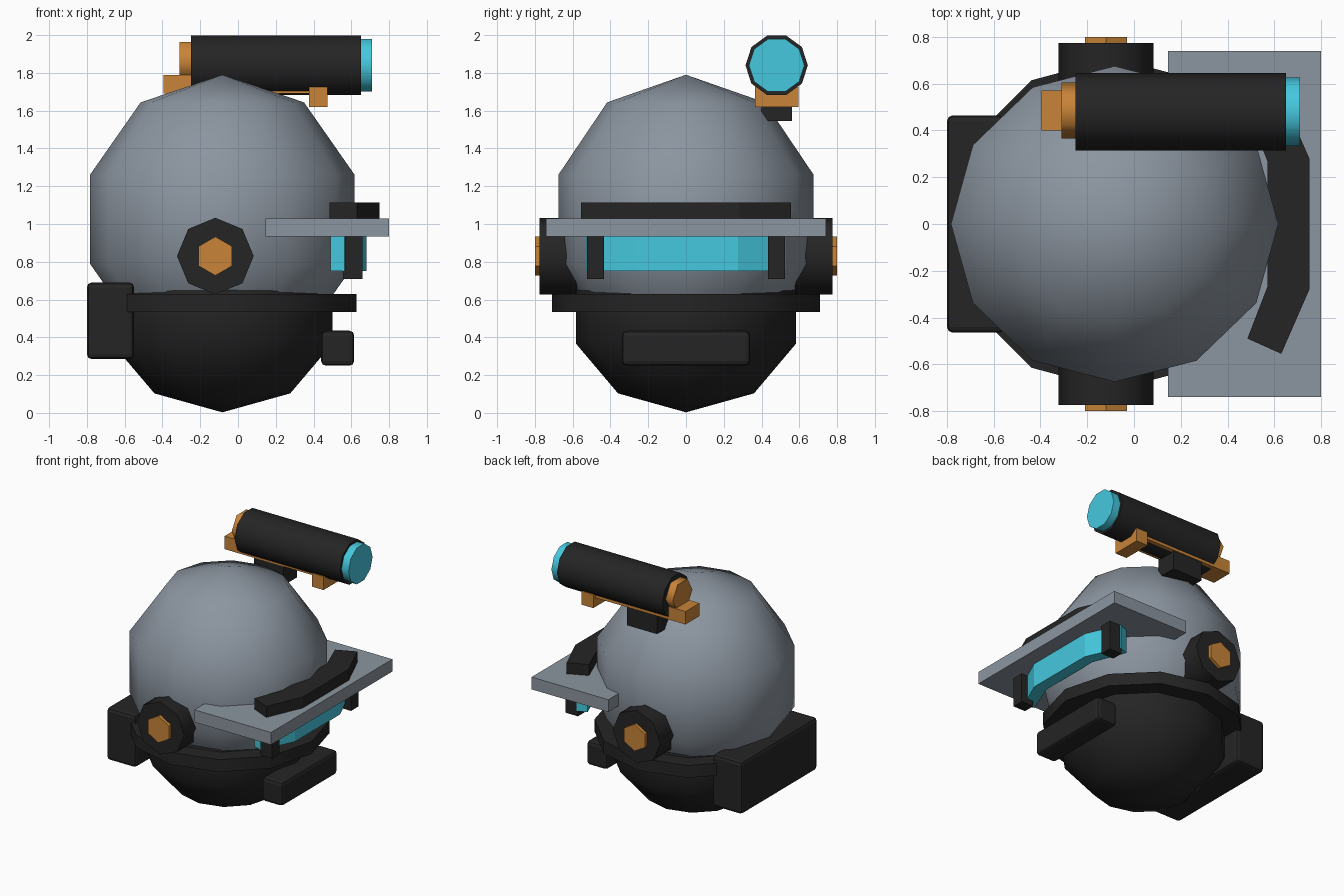
import bpy, bmesh, math
from mathutils import Vector

cube = bpy.data.objects.get("Cube")
if cube:
    bpy.data.objects.remove(cube, do_unlink=True)


def material(name, rgb):
    m = bpy.data.materials.new(name)
    m.use_nodes = True
    m.diffuse_color = (*rgb, 1)
    m.node_tree.nodes["Principled BSDF"].inputs["Base Color"].default_value = (*rgb, 1)
    return m


GREY = material("steel grey", (0.26, 0.30, 0.35))
BLACK = material("matte black", (0.018, 0.018, 0.018))
CYAN = material("cyan glass", (0.06, 0.58, 0.73))
ORANGE = material("copper orange", (0.58, 0.23, 0.04))


def finish(name, bm, mat, smooth=0):
    """Turn a bmesh into an object; smooth is the sharp-edge angle in degrees."""
    bmesh.ops.recalc_face_normals(bm, faces=bm.faces)
    mesh = bpy.data.meshes.new(name)
    bm.to_mesh(mesh)
    bm.free()
    mesh.materials.append(mat)
    ob = bpy.data.objects.new(name, mesh)
    bpy.context.collection.objects.link(ob)
    if smooth:
        bpy.ops.object.select_all(action='DESELECT')
        ob.select_set(True)
        bpy.context.view_layer.objects.active = ob
        bpy.ops.object.shade_smooth_by_angle(angle=math.radians(smooth))
    return ob


def box(name, lo, hi, mat, bevel=0):
    bm = bmesh.new()
    bmesh.ops.create_cube(bm, size=1)
    lo, hi = Vector(lo), Vector(hi)
    bmesh.ops.scale(bm, vec=hi - lo, verts=bm.verts)
    bmesh.ops.translate(bm, vec=(lo + hi) / 2, verts=bm.verts)
    ob = finish(name, bm, mat)
    if bevel:
        mod = ob.modifiers.new("soft edges", 'BEVEL')
        mod.width, mod.segments = bevel, 2
    return ob


def prism(name, outline, axis, lo, hi, mat, smooth=0):
    """Extrude a 2D outline along an axis (0=x, 1=y, 2=z)."""
    bm = bmesh.new()

    def place(p, d):
        co = list(p)
        co.insert(axis, d)
        return bm.verts.new(co)

    face = bm.faces.new([place(p, lo) for p in outline])
    ext = bmesh.ops.extrude_face_region(bm, geom=[face])["geom"]
    move = Vector((0, 0, 0))
    move[axis] = hi - lo
    bmesh.ops.translate(bm, vec=move, verts=[g for g in ext if isinstance(g, bmesh.types.BMVert)])
    return finish(name, bm, mat, smooth)


def polygon(cx, cy, r, n, start=0.0):
    return [(cx + r * math.cos(start + math.tau * i / n),
             cy + r * math.sin(start + math.tau * i / n)) for i in range(n)]


def globe(name, centre, radii, mat):
    bm = bmesh.new()
    bmesh.ops.create_uvsphere(bm, u_segments=12, v_segments=5, radius=1)
    bmesh.ops.scale(bm, vec=radii, verts=bm.verts)
    bmesh.ops.translate(bm, vec=centre, verts=bm.verts)
    return finish(name, bm, mat, 80)


def mirrored(half):
    """Complete an outline across y = 0."""
    return half + [(x, -y) for x, y in reversed(half)]


CX = -0.083

# Helmet shell, jaw and the band joining them
globe("helmet_shell", (CX, 0, 1.025), (0.736, 0.71, 0.765), GREY)
globe("jaw", (CX, 0, 0.528), (0.612, 0.612, 0.525), BLACK)
prism("jaw_band", polygon(CX, 0, 0.71, 12), 2, 0.535, 0.63, BLACK, 40)

# Back pack and chin block
box("back_pack", (-0.80, -0.465, 0.285), (-0.55, 0.465, 0.69), BLACK, 0.025)
box("chin_block", (0.44, -0.34, 0.25), (0.615, 0.34, 0.435), BLACK, 0.025)

# Ear caps with hexagonal bolts, and visor posts on both sides
for side, s in (("left", 1), ("right", -1)):
    prism(side + "_ear_cap", polygon(-0.12, 0.83, 0.203, 8), 1, s * 0.45, s * 0.775, BLACK, 50)
    prism(side + "_ear_bolt", polygon(-0.12, 0.83, 0.103, 6, math.pi / 2),
          1, s * 0.7, s * 0.80, ORANGE)
    box(side + "_visor_post", (0.555, s * 0.48 - 0.045, 0.71),
        (0.66, s * 0.48 + 0.045, 1.0), BLACK)

# Brim with the folded visor glass below and brow strip above
box("brim", (0.145, -0.74, 0.935), (0.80, 0.74, 1.03), GREY)
prism("visor_glass", mirrored([(0.49, 0.50), (0.565, 0.53), (0.68, 0.275)])
      [:3] + [(0.68, -0.275), (0.565, -0.53), (0.49, -0.50), (0.59, -0.25), (0.59, 0.25)],
      2, 0.75, 0.96, CYAN)
prism("brow_strip", mirrored([(0.57, 0.27), (0.485, 0.49), (0.63, 0.555), (0.75, 0.28)]),
      2, 1.02, 1.115, BLACK)

# Scope on its rail
SY, SZ = 0.48, 1.84
prism("scope_tube", polygon(SY, SZ, 0.165, 10), 0, -0.25, 0.65, BLACK, 40)
prism("scope_lens", polygon(SY, SZ, 0.147, 10), 0, 0.6, 0.71, CYAN, 40)
prism("scope_eyepiece", polygon(0.485, 1.86, 0.12, 6), 0, -0.31, -0.2, ORANGE, 65)
box("scope_rail", (-0.395, 0.40, 1.69), (0.40, 0.57, 1.79), ORANGE)
box("rail_clamp", (0.375, 0.365, 1.62), (0.475, 0.595, 1.725), ORANGE)
box("scope_mount", (-0.145, 0.40, 1.545), (0.11, 0.56, 1.72), BLACK)
